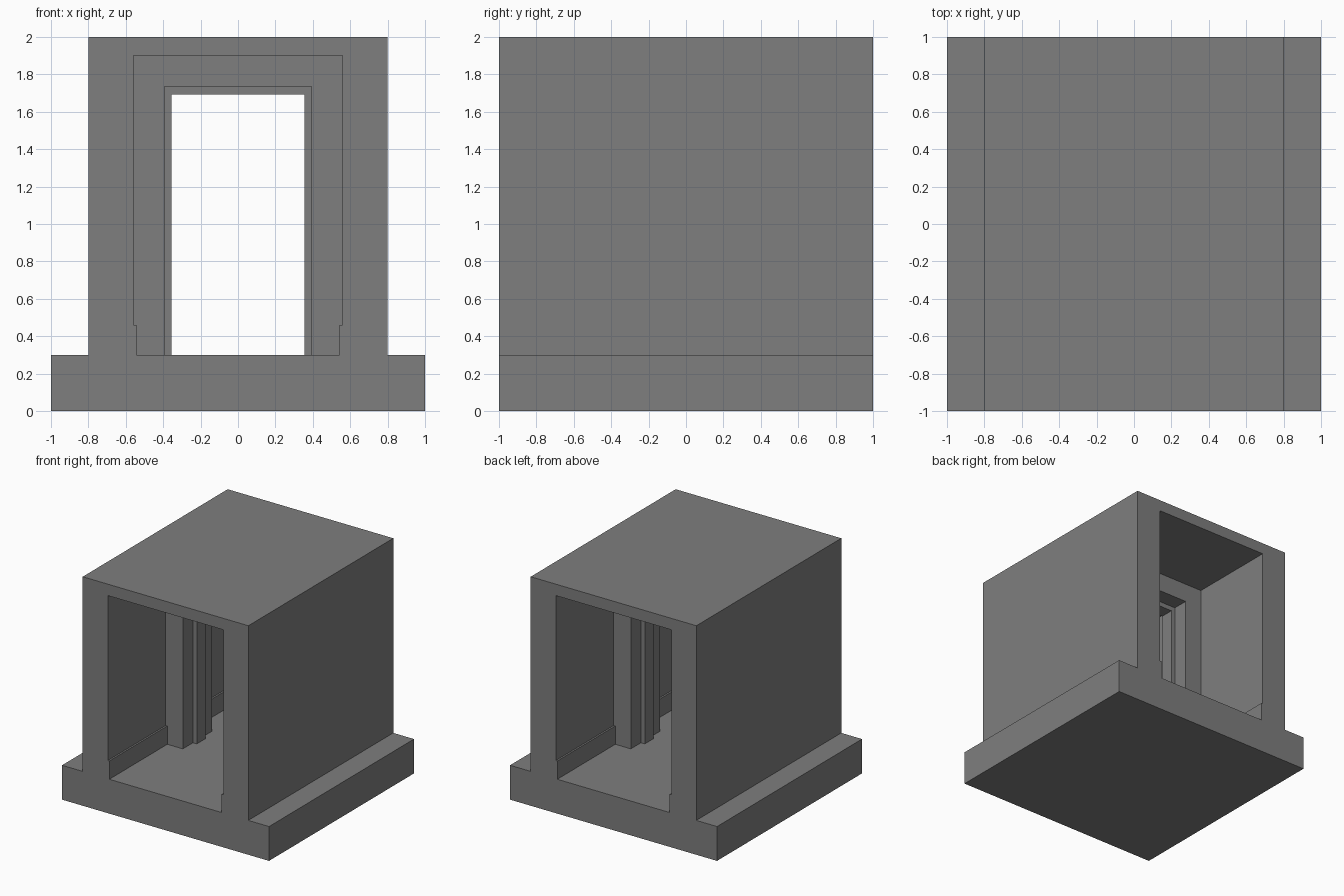
import bpy
import bmesh

if "Cube" in bpy.data.objects:
    bpy.data.objects.remove(bpy.data.objects["Cube"])

# Dark grey stone for every part
stone = bpy.data.materials.new("dark_grey")
stone.diffuse_color = (0.21, 0.21, 0.21, 1)
stone.use_nodes = True
stone.node_tree.nodes["Principled BSDF"].inputs["Base Color"].default_value = stone.diffuse_color


def mirrored_extrusion(name, half_profile, half_depth):
    """Extrude a right-hand (x, z) half profile along y and mirror it across x = 0."""
    bm = bmesh.new()
    front = [bm.verts.new((x, -half_depth, z)) for x, z in half_profile]
    back = [bm.verts.new((x, half_depth, z)) for x, z in half_profile]
    bm.faces.new(front)
    bm.faces.new(back[::-1])
    n = len(half_profile)
    for i in range(n):
        j = (i + 1) % n
        # leave the centre plane open so the halves weld
        if half_profile[i][0] == 0 and half_profile[j][0] == 0:
            continue
        bm.faces.new((front[j], front[i], back[i], back[j]))
    bmesh.ops.recalc_face_normals(bm, faces=bm.faces)
    # fixed outward direction: front cap must face -y
    bm.faces.ensure_lookup_table()
    if bm.faces[0].normal.y > 0:
        bmesh.ops.reverse_faces(bm, faces=bm.faces)
    mesh = bpy.data.meshes.new(name)
    bm.to_mesh(mesh)
    bm.free()
    mesh.materials.append(stone)
    obj = bpy.data.objects.new(name, mesh)
    bpy.context.collection.objects.link(obj)
    mirror = obj.modifiers.new("Mirror", 'MIRROR')
    mirror.use_axis[0] = True
    mirror.use_clip = True
    return obj


def arch(opening_x, opening_z, outer_x, outer_z, foot_x, foot_z, floor):
    """Half of a doorway surround that fits round the skirting step."""
    return [(0, opening_z), (opening_x, opening_z), (opening_x, floor),
            (foot_x, floor), (foot_x, foot_z), (outer_x, foot_z),
            (outer_x, outer_z), (0, outer_z)]


FLOOR = 0.3
WALL_X, CEILING = 0.558, 1.90
SKIRT_X, SKIRT_Z = 0.543, 0.46
DOOR_X, DOOR_Z = 0.393, 1.735
STOP_X, STOP_Z = 0.356, 1.693

# Corridor shell: floor slab, walls, roof and skirting step
mirrored_extrusion("corridor_shell", [
    (0, 0), (1, 0), (1, FLOOR), (0.8, FLOOR), (0.8, 2), (0, 2),
    (0, CEILING), (WALL_X, CEILING), (WALL_X, SKIRT_Z),
    (SKIRT_X, SKIRT_Z), (SKIRT_X, FLOOR), (0, FLOOR)], 1.0)

# Thick partition with the doorway
mirrored_extrusion("doorway_wall", arch(
    DOOR_X, DOOR_Z, WALL_X, CEILING, SKIRT_X, SKIRT_Z, FLOOR), 0.2)

# Thin door stop lining the doorway
mirrored_extrusion("door_stop", [
    (0, STOP_Z), (STOP_X, STOP_Z), (STOP_X, FLOOR),
    (DOOR_X, FLOOR), (DOOR_X, DOOR_Z), (0, DOOR_Z)], 0.06)
